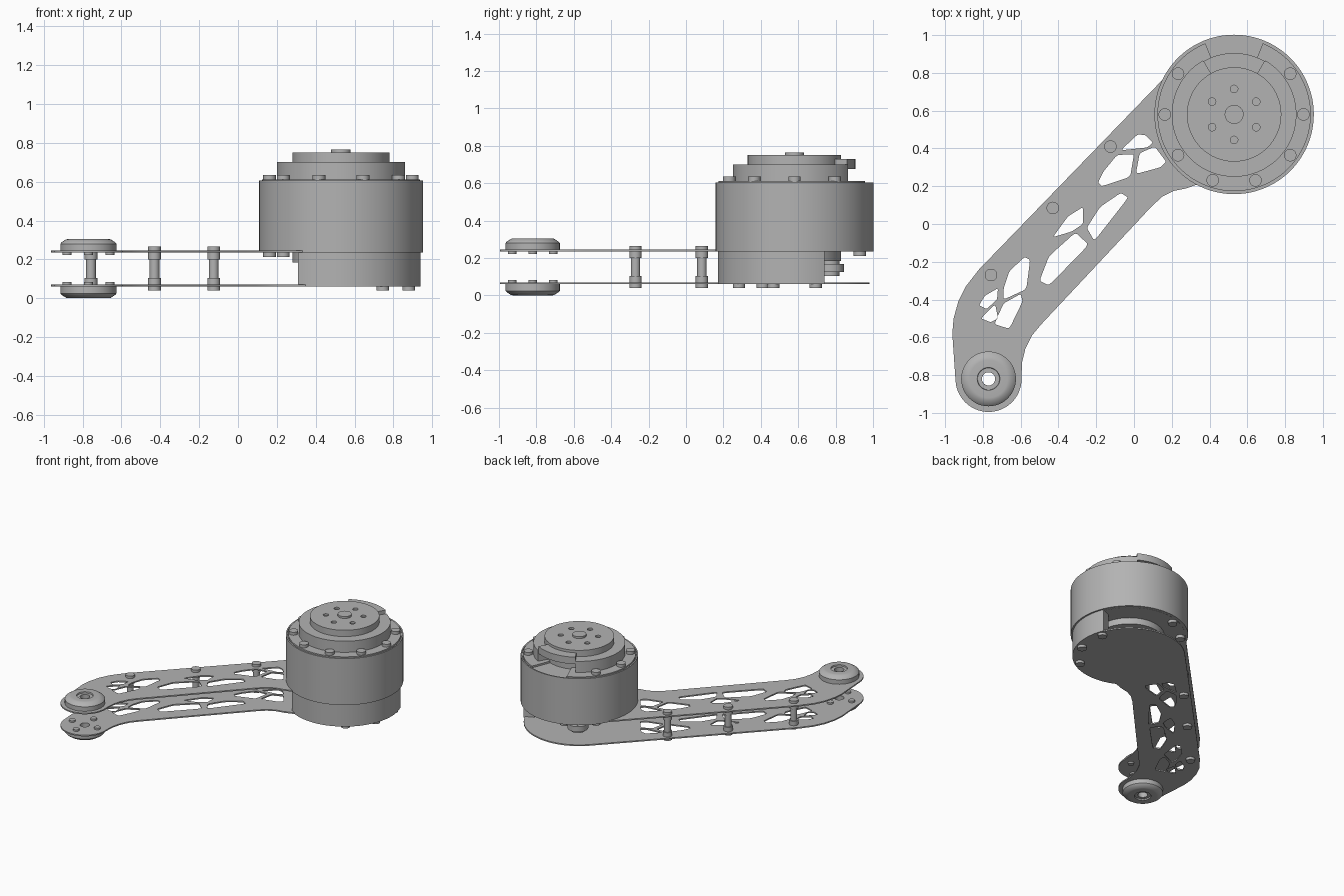
import bpy, bmesh
from math import sin, cos, radians

if "Cube" in bpy.data.objects:
    bpy.data.objects.remove(bpy.data.objects["Cube"])

# One machined metal colour
metal = bpy.data.materials.new("grey metal")
metal.use_nodes = True
metal.diffuse_color = (0.45, 0.45, 0.45, 1)
metal.node_tree.nodes["Principled BSDF"].inputs["Base Color"].default_value = metal.diffuse_color

MOTOR = (0.53, 0.58)
PIVOT = (-0.77, -0.82)
MIDDLE = 0.1525          # height midway between the two plates


def mirrored(z):
    return 2 * MIDDLE - z


def polar(centre, radius, degrees):
    a = radians(degrees)
    return (centre[0] + radius * cos(a), centre[1] + radius * sin(a))


def arc(centre, radius, start, end, steps):
    return [polar(centre, radius, start + (end - start) * i / steps) for i in range(steps + 1)]


def circle(centre, radius, steps=24):
    return arc(centre, radius, 0, 360, steps)[:-1]


def finish(obj):
    obj.data.materials.clear()
    obj.data.materials.append(metal)
    bpy.ops.object.select_all(action="DESELECT")
    obj.select_set(True)
    bpy.context.view_layer.objects.active = obj
    bpy.ops.object.shade_smooth_by_angle(angle=radians(30))
    return obj


def lathe(name, centre, profile, start=0, end=360, steps=48):
    """Turn a (radius, height) profile; a partial turn gets end caps."""
    full = end - start >= 360
    hollow = profile[0][0] > 0
    bm = bmesh.new()
    rings = []
    for i in range(steps if full else steps + 1):
        a = start + (end - start) * i / steps
        rings.append([bm.verts.new((*polar(centre, r, a), z)) for r, z in profile])
    pairs = list(zip(rings, rings[1:])) + ([(rings[-1], rings[0])] if full else [])
    n = len(profile)
    for one, two in pairs:
        for j in range(n if hollow else n - 1):
            k = (j + 1) % n
            bm.faces.new((one[j], two[j], two[k], one[k]))
    if not full:
        bm.faces.new(rings[0])
        bm.faces.new(rings[-1])
    bmesh.ops.remove_doubles(bm, verts=bm.verts, dist=1e-5)
    bmesh.ops.recalc_face_normals(bm, faces=bm.faces)
    mesh = bpy.data.meshes.new(name)
    bm.to_mesh(mesh)
    bm.free()
    obj = bpy.data.objects.new(name, mesh)
    bpy.context.collection.objects.link(obj)
    return finish(obj)


def cylinder(name, centre, radius, low, high, steps=24):
    return lathe(name, centre, [(0, low), (radius, low), (radius, high), (0, high)], steps=steps)


def ring(name, centre, inner, outer, low, high, start=0, end=360, steps=48):
    profile = [(inner, low), (outer, low), (outer, high), (inner, high)]
    return lathe(name, centre, profile, start, end, steps)


def sheet(name, loops, low, high):
    """Flat plate: the first loop is the outline, the others are holes."""
    curve = bpy.data.curves.new(name, "CURVE")
    curve.dimensions = "2D"
    curve.fill_mode = "BOTH"
    curve.extrude = (high - low) / 2
    for loop in loops:
        spline = curve.splines.new("POLY")
        spline.points.add(len(loop) - 1)
        for point, (x, y) in zip(spline.points, loop):
            point.co = (x, y, 0, 1)
        spline.use_cyclic_u = True
    obj = bpy.data.objects.new(name, curve)
    obj.location.z = (low + high) / 2
    bpy.context.collection.objects.link(obj)
    bpy.ops.object.select_all(action="DESELECT")
    obj.select_set(True)
    bpy.context.view_layer.objects.active = obj
    bpy.ops.object.convert(target="MESH")
    return finish(bpy.context.view_layer.objects.active)


def softened(loop, cut=0.14):
    """Trim every corner of a window."""
    result = []
    for i, b in enumerate(loop):
        a, c = loop[i - 1], loop[(i + 1) % len(loop)]
        for other, t in ((a, cut), (a, cut / 3), (c, cut / 3), (c, cut)):
            pull = 0.5 * cut if t < cut else 0
            mid = ((a[0] + c[0]) / 2, (a[1] + c[1]) / 2)
            x = b[0] + (other[0] - b[0]) * t + (mid[0] - b[0]) * pull / 2
            y = b[1] + (other[1] - b[1]) * t + (mid[1] - b[1]) * pull / 2
            result.append((x, y))
    return result


# Arm plates: motor lobe, concave inner edge, pivot lobe, bent outer edge
outline = arc(MOTOR, 0.4, 136, -115, 64)
outline += [(0.27, 0.187), (0.21, 0.175), (0.15, 0.145), (0.09, 0.09), (0.03, 0.025)]
outline += [(-0.49, -0.53), (-0.54, -0.59), (-0.575, -0.66), (-0.592, -0.73)]
outline += arc(PIVOT, 0.175, 5, -175, 32)
outline += [(-0.962, -0.58), (-0.955, -0.5), (-0.93, -0.41), (-0.89, -0.33), (-0.82, -0.24)]

near_motor = [
    [(-0.07, 0.39), (0.02, 0.475), (0.06, 0.47), (0.1, 0.43), (0.07, 0.405)],
    [(-0.19, 0.22), (-0.16, 0.28), (-0.09, 0.365), (0, 0.37), (-0.02, 0.25), (-0.17, 0.2)],
    [(0.03, 0.375), (0.11, 0.41), (0.17, 0.33), (0.14, 0.3), (0.01, 0.265)],
]
mid_arm = [
    [(-0.43, -0.07), (-0.35, 0.04), (-0.27, 0.09), (-0.27, 0), (-0.33, -0.04)],
    [(-0.25, -0.02), (-0.18, 0.09), (-0.07, 0.165), (-0.03, 0.14), (-0.21, -0.09)],
    [(-0.5, -0.3), (-0.45, -0.17), (-0.31, -0.045), (-0.24, -0.11), (-0.45, -0.325)],
]
near_pivot = [
    [(-0.69, -0.34), (-0.66, -0.25), (-0.58, -0.175), (-0.55, -0.19), (-0.57, -0.345), (-0.69, -0.4)],
    [(-0.82, -0.43), (-0.79, -0.38), (-0.72, -0.34), (-0.725, -0.4), (-0.78, -0.45)],
    [(-0.81, -0.5), (-0.735, -0.425), (-0.72, -0.5), (-0.76, -0.52)],
    [(-0.69, -0.42), (-0.6, -0.37), (-0.59, -0.41), (-0.66, -0.555), (-0.74, -0.53)],
]
windows = [softened(w) for w in near_motor + mid_arm + near_pivot]
loops = [outline] + windows + [circle(PIVOT, 0.035)]
sheet("lower_arm_plate", loops, 0.06, 0.07)
sheet("upper_arm_plate", loops, 0.235, 0.245)

# Spacer posts with bolt heads
for i, spot in enumerate([(-0.757, -0.27), (-0.43, 0.085), (-0.125, 0.41)]):
    half = [(0, 0.04), (0.033, 0.04), (0.033, 0.105), (0.025, 0.105)]
    lathe(f"spacer_post_{i}", spot, half + [(r, mirrored(z)) for r, z in reversed(half)], steps=24)

# Pivot bearings, one outside each plate, with their bolts inside
bearing = [(0.035, 0.245), (0.145, 0.245), (0.145, 0.28), (0.138, 0.288), (0.115, 0.303),
           (0.1, 0.305), (0.06, 0.305), (0.058, 0.295), (0.035, 0.295)]
lathe("upper_bearing", PIVOT, bearing)
lathe("lower_bearing", PIVOT, [(r, mirrored(z)) for r, z in bearing])
for i in range(4):
    spot = polar(PIVOT, 0.11, 90 * i)
    cylinder(f"upper_bearing_bolt_{i}", spot, 0.023, 0.222, 0.236)
    cylinder(f"lower_bearing_bolt_{i}", spot, 0.023, mirrored(0.236), mirrored(0.222))

# Motor drum and lower housing wall
lathe("motor_drum", MOTOR, [(0, 0.236), (0.422, 0.236), (0.422, 0.605), (0.412, 0.605),
                            (0.412, 0.598), (0, 0.598)], steps=96)
ring("drum_cap", MOTOR, 0.2, 0.406, 0.59, 0.612, 112, 428, 80)
ring("lower_housing", MOTOR, 0.33, 0.41, 0.06, 0.237, -122.5, 23, 40)
cylinder("motor_rear_boss", MOTOR, 0.25, 0.185, 0.236, 64)
lathe("cable_socket", (0.41, 0.77), [(0, 0.105), (0.05, 0.105), (0.05, 0.125), (0.075, 0.125),
                                     (0.075, 0.167), (0.05, 0.167), (0.05, 0.19), (0, 0.19)], steps=32)

# Stepped output stage with a notch and connector at the back
cylinder("output_core", MOTOR, 0.25, 0.59, 0.735, 64)
ring("output_step", MOTOR, 0.2, 0.33, 0.6, 0.7, 120, 420, 72)
ring("connector_block", MOTOR, 0.24, 0.325, 0.675, 0.73, 60, 120, 16)
holes = [circle(polar(MOTOR, 0.135, 30 + 60 * i), 0.02, 16) for i in range(6)]
sheet("output_flange", [circle(MOTOR, 0.25, 64)] + holes, 0.735, 0.75)
cylinder("output_hub", MOTOR, 0.05, 0.73, 0.765, 32)

# Motor bolts on a shared circle
for label, angles, low, high in (
        ("cap_bolt", range(144, 397, 36), 0.6, 0.635),
        ("upper_plate_bolt", (108, 144, 180), 0.212, 0.236),
        ("lower_plate_bolt", (-54, -18, 18), 0.04, 0.061)):
    for angle in angles:
        cylinder(f"{label}_{angle}", polar(MOTOR, 0.367, angle), 0.033, low, high)
